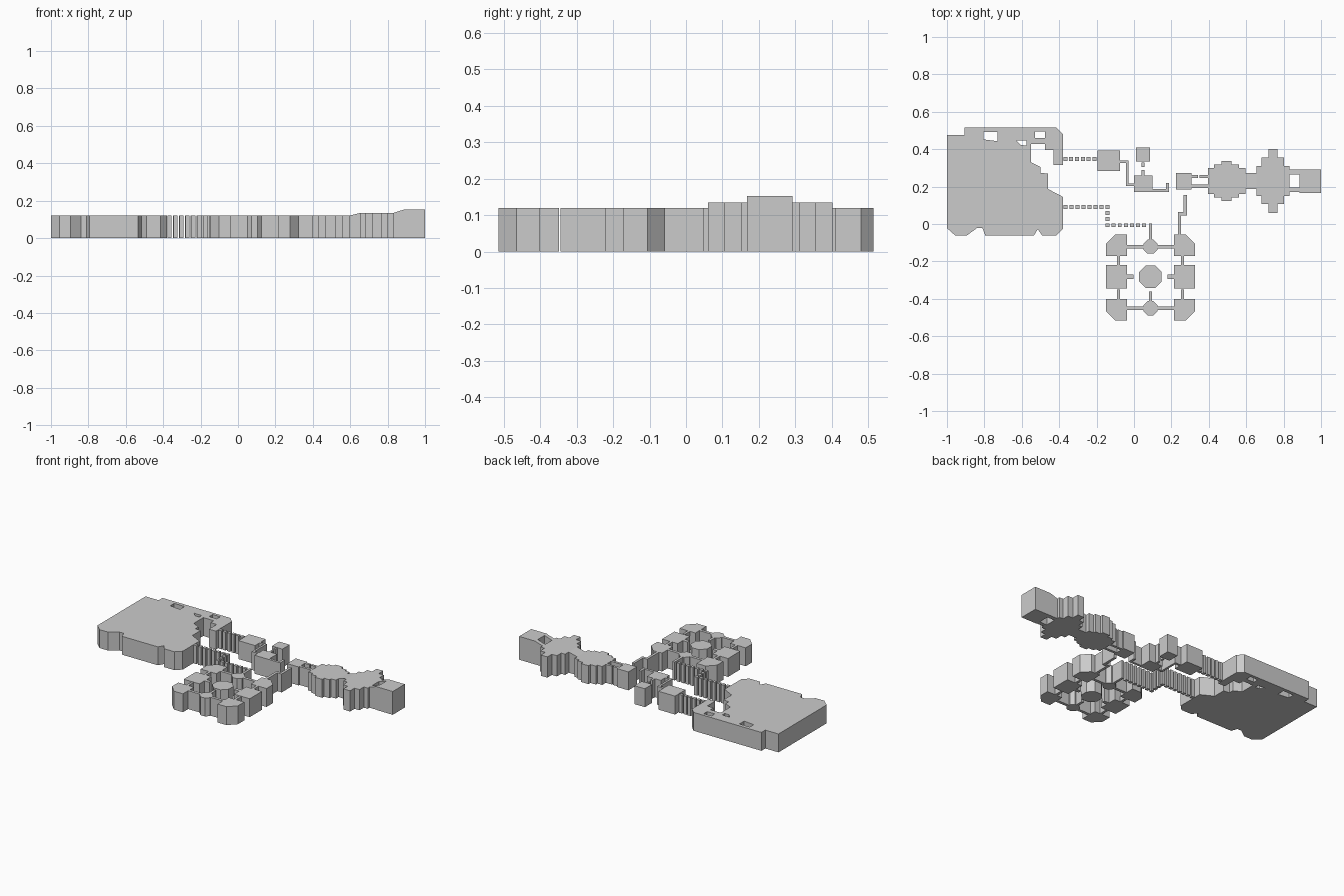
import bpy, bmesh, math
from mathutils import Vector

if "Cube" in bpy.data.objects:
    bpy.data.objects.remove(bpy.data.objects["Cube"])

H = 0.12          # standard storey height


def prism(name, loops, h=H):
    """Extrude an outline (first loop) with optional holes; h is a height or a function of x."""
    bm = bmesh.new()
    for loop in loops:
        vs = [bm.verts.new((x, y, 0)) for x, y in loop]
        for i, v in enumerate(vs):
            bm.edges.new((v, vs[i - 1]))
    bmesh.ops.triangle_fill(bm, edges=bm.edges[:], use_beauty=True)
    ext = bmesh.ops.extrude_face_region(bm, geom=bm.faces[:], use_keep_orig=True)
    for v in ext["geom"]:
        if isinstance(v, bmesh.types.BMVert):
            v.co.z = h(v.co.x) if callable(h) else h
    bmesh.ops.recalc_face_normals(bm, faces=bm.faces[:])
    me = bpy.data.meshes.new(name)
    bm.to_mesh(me)
    bm.free()
    ob = bpy.data.objects.new(name, me)
    bpy.context.collection.objects.link(ob)
    return ob


def box(name, x0, x1, y0, y1, h=H):
    return prism(name, [[(x0, y0), (x1, y0), (x1, y1), (x0, y1)]], h)


def corridor(name, pts, w):
    """Mitred strip of width w along a polyline."""
    p = [Vector(q) for q in pts]
    d = [(b - a).normalized() for a, b in zip(p, p[1:])]
    left, right = [], []
    for i, q in enumerate(p):
        a, b = d[max(i - 1, 0)], d[min(i, len(d) - 1)]
        na, nb = Vector((-a.y, a.x)), Vector((-b.y, b.x))
        off = (na + nb) * (w / 2 / (1 + na.dot(nb)))
        left.append(tuple(q + off))
        right.append(tuple(q - off))
    return prism(name, [left + right[::-1]])


def stepped_room(name, cx, cy, steps, h=H):
    """Outline symmetric on both axes, from (half width, half depth) steps, widest first."""
    quarter = []
    for i, (dx, dy) in enumerate(steps):
        quarter.append((dx, dy))
        if i + 1 < len(steps):
            quarter.append((steps[i + 1][0], dy))
    q2 = [(-x, y) for x, y in quarter[::-1]]
    half = quarter + q2
    full = half + [(-x, -y) for x, y in half]
    return prism(name, [[(cx + x, cy + y) for x, y in full]], h)


def octagon(name, cx, cy, apothem):
    r = apothem / math.cos(math.pi / 8)
    return prism(name, [[(cx + r * math.cos(math.pi / 8 + k * math.pi / 4),
                          cy + r * math.sin(math.pi / 8 + k * math.pi / 4)) for k in range(8)]])


def stone(x, y, s=0.0105):
    box("path_block", x - s, x + s, y - s, y + s)


# Great hall with three light wells
hall = [(-1, .475), (-.905, .475), (-.905, .515), (-.415, .515), (-.38, .48), (-.38, .315),
        (-.43, .315), (-.43, .395), (-.475, .395), (-.475, .428), (-.55, .428), (-.55, .33),
        (-.5, .305), (-.5, .273), (-.46, .27), (-.46, .187), (-.38, .145), (-.38, -.027),
        (-.415, -.062), (-.49, -.062), (-.515, -.028), (-.535, -.062), (-.795, -.062),
        (-.81, -.022), (-.84, -.022), (-.895, -.062), (-.955, -.062), (-1, -.022)]
wells = [[(-.805, .492), (-.73, .492), (-.73, .443), (-.805, .452)],
         [(-.53, .495), (-.475, .495), (-.475, .46), (-.53, .46)],
         [(-.63, .447), (-.575, .447), (-.575, .42), (-.605, .422)]]
prism("great_hall", [hall] + wells)

# Rows of separate blocks forming the two paths out of the hall
P = 0.0312
for i in range(6):
    stone(-.367 + P * i, .347)
for i in range(8):
    stone(-.367 + (.226 / 7) * i, .091)
for i in range(1, 4):
    stone(-.141, .091 - .0325 * i)
for i in range(1, 7):
    stone(-.141 + .0325 * i, -.0065)

# Small middle rooms and their corridors
box("west_room", -.195, -.075, .283, .392)
corridor("west_corridor", [(-.075, .333), (-.037, .333), (-.037, .21), (0, .21)], .014)
box("middle_room", 0, .1, .17, .26)
box("north_room", .01, .086, .335, .41)
box("north_link", .041, .055, .305, .328)
box("north_link", .041, .055, .26, .288)
corridor("middle_corridor", [(.04, .178), (.178, .178), (.178, .22)], .016)
box("junction_room", .225, .308, .185, .273)
corridor("south_corridor", [(.274, .155), (.274, .055), (.243, .055), (.243, -.06)], .017)
box("east_link_upper", .308, .343, .247, .263)
box("east_link_upper", .35, .395, .247, .263)
box("east_link_lower", .308, .395, .193, .21)

# Eastern chambers, each one step higher
stepped_room("round_chamber", .495, .23, [(.1, .07), (.066, .087), (.027, .107)])
box("first_ramp", .595, .655, .187, .273,
    lambda x: .12 if x < .62 else .135)
stepped_room("cross_chamber", .743, .231,
             [(.088, .08), (.06, .125), (.024, .171)], .135)
for y0, y1 in ((.17, .195), (.265, .292)):
    box("second_ramp", .831, .885, y0, y1, lambda x: .135 if x < .85 else .152)
box("end_room", .885, 1, .167, .292, .152)

# Southern cluster: nine rooms around a centre, mirrored both ways
CX, CY = .088, -.286
for sx in (-1, 1):
    for sy in (-1, 1):
        corner = [(.125, .115), (.238, .115), (.238, .18), (.19, .229), (.125, .229)]
        prism("corner_room", [[(CX + sx * x, CY + sy * y) for x, y in corner]])
        box("side_link", *sorted((CX + sx * .164, CX + sx * .18)),
            *sorted((CY + sy * .063, CY + sy * .115)))
        box("cross_link", *sorted((CX + sx * .035, CX + sx * .125)),
            *sorted((CY + sy * .156, CY + sy * .175)))
    box("side_room", *sorted((CX + sx * .125, CX + sx * .238)), CY - .059, CY + .067)
    box("side_stub", *sorted((CX + sx * .09, CX + sx * .125)), CY - .007, CY + .015)
    octagon("end_bay", CX, CY + sx * .165, .038)
octagon("centre_room", CX, CY + .004, .06)
box("south_stub", CX - .008, CX + .008, CY - .13, CY - .076)
box("north_stub", CX - .008, CX + .008, CY + .2, .003)
